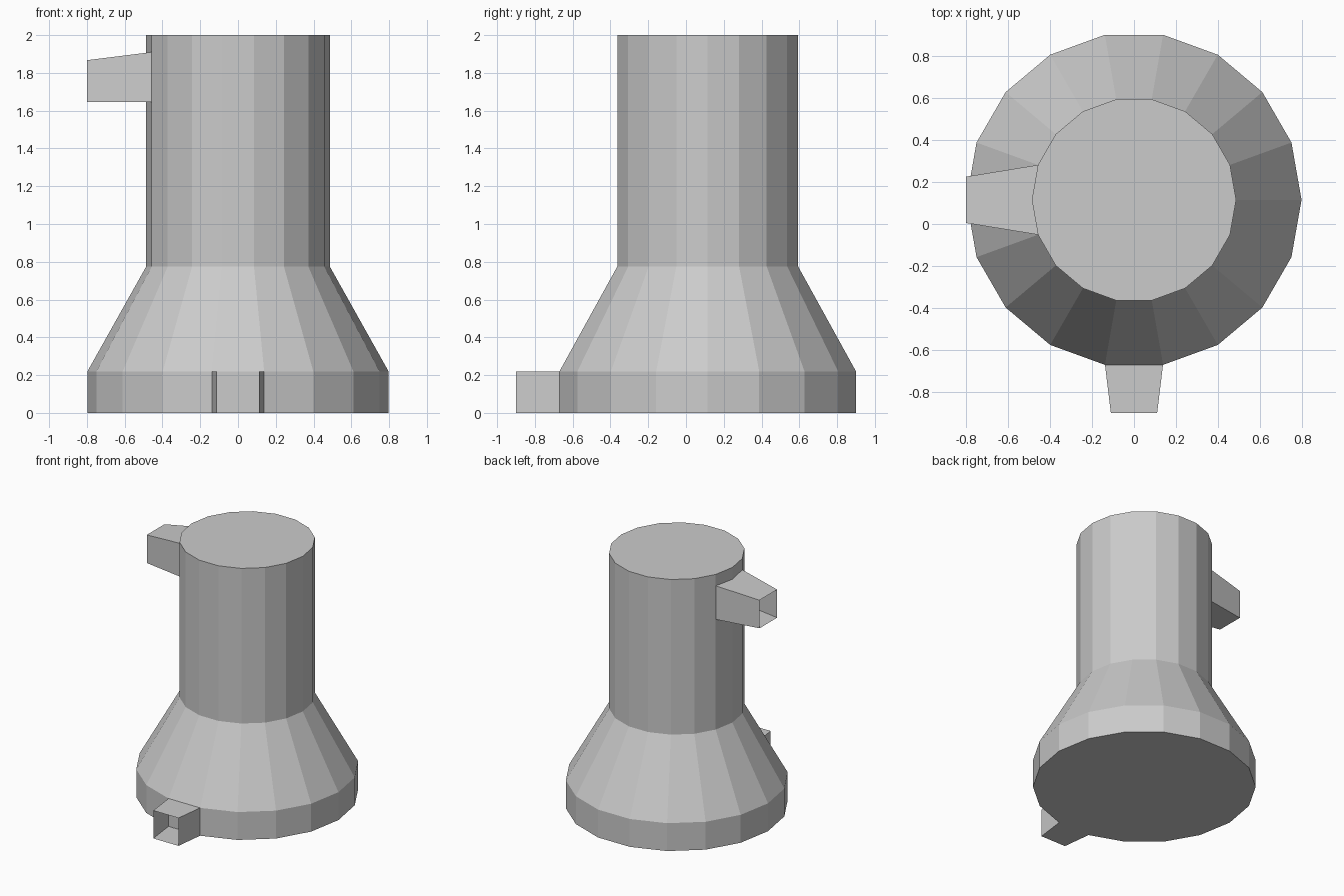
import bpy, bmesh
from math import cos, sin, tau

if "Cube" in bpy.data.objects:
    bpy.data.objects.remove(bpy.data.objects["Cube"])

CENTRE_Y = 0.115
SIDES = 18


def loft(name, rings, cap=False):
    """Skin matching rings of points with quads; optionally cap both ends."""
    bm = bmesh.new()
    loops = [[bm.verts.new(p) for p in ring] for ring in rings]
    for a, b in zip(loops, loops[1:]):
        n = len(a)
        for i in range(n):
            j = (i + 1) % n
            bm.faces.new((a[i], a[j], b[j], b[i]))
    if cap:
        bm.faces.new(loops[0][::-1])
        bm.faces.new(loops[-1])
    mesh = bpy.data.meshes.new(name)
    bm.to_mesh(mesh)
    bm.free()
    obj = bpy.data.objects.new(name, mesh)
    bpy.context.collection.objects.link(obj)
    return obj


def circle(r, z):
    return [(r * cos(tau * i / SIDES), CENTRE_Y + r * sin(tau * i / SIDES), z)
            for i in range(SIDES)]


# Body: short drum, sloping shoulder and tall neck
body = [(0.797, 0), (0.797, 0.22), (0.486, 0.775), (0.486, 2.0)]
loft("body", [circle(r, z) for r, z in body], cap=True)


# Lower outlet: open tapered duct on the front
def front_ring(half, y):
    return [(-half, y, 0), (half, y, 0), (half, y, 0.22), (-half, y, 0.22)]


loft("lower_outlet", [front_ring(0.138, -0.67), front_ring(0.11, -0.9)])


# Upper inlet: open tapered duct on the left, its roof sloping down outwards
def side_ring(half, x, top):
    lo, hi = CENTRE_Y - half, CENTRE_Y + half
    return [(x, hi, 1.645), (x, lo, 1.645), (x, lo, top), (x, hi, top)]


loft("upper_inlet", [side_ring(0.166, -0.457, 1.91), side_ring(0.11, -0.8, 1.867)])
